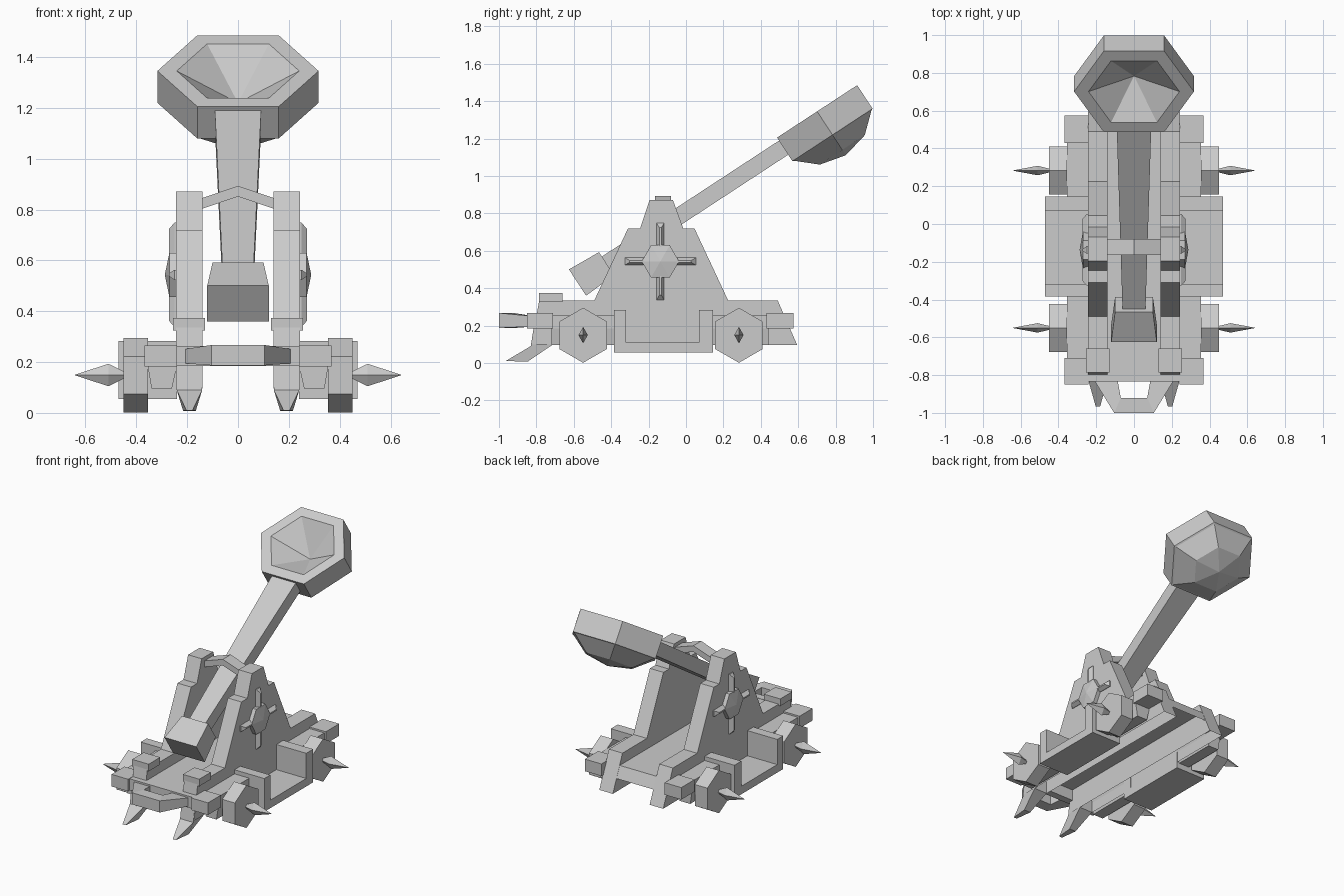
import bpy, bmesh, math
from mathutils import Vector

cube = bpy.data.objects.get("Cube")
if cube:
    bpy.data.objects.remove(cube, do_unlink=True)

GREY = (0.6, 0.6, 0.6, 1)
mat = bpy.data.materials.new("plain grey")
mat.use_nodes = True
mat.diffuse_color = GREY
bsdf = next(n for n in mat.node_tree.nodes if n.type == 'BSDF_PRINCIPLED')
bsdf.inputs["Base Color"].default_value = GREY


def loft(name, rings, closed=True, caps=True):
    """Skin equal-length rings of points; a collapsed ring becomes a tip.
    With closed=False the side from the last point to the first stays open."""
    bm = bmesh.new()
    loops = [[bm.verts.new(p) for p in ring] for ring in rings]
    n = len(loops[0])
    for a, b in zip(loops, loops[1:]):
        for i in range(n if closed else n - 1):
            j = (i + 1) % n
            bm.faces.new((a[i], a[j], b[j], b[i]))
    for end, ring in ((loops[0], rings[0]), (loops[-1], rings[-1])):
        if caps and (Vector(ring[0]) - Vector(ring[1])).length > 1e-5:
            bm.faces.new(end)
    bmesh.ops.remove_doubles(bm, verts=bm.verts, dist=1e-5)
    bmesh.ops.recalc_face_normals(bm, faces=bm.faces)
    me = bpy.data.meshes.new(name)
    bm.to_mesh(me)
    bm.free()
    me.materials.append(mat)
    ob = bpy.data.objects.new(name, me)
    bpy.context.collection.objects.link(ob)


def prism(name, profile, x0, x1, **options):
    """Extrude a (y, z) profile along x."""
    loft(name, [[(x, y, z) for y, z in profile] for x in (x0, x1)], **options)


def box(name, x0, x1, y0, y1, z0, z1):
    prism(name, [(y0, z0), (y1, z0), (y1, z1), (y0, z1)], x0, x1)


def ngon(x, cy, cz, ry, rz, n, start=0.0):
    """Polygon ring in the yz plane."""
    return [(x, cy + ry * math.cos(start + i * math.tau / n),
             cz + rz * math.sin(start + i * math.tau / n)) for i in range(n)]


# --- Floor sheet between the side panels, open underneath, and its front beam
prism("floor", [(-0.80, 0.185), (-0.80, 0.262), (0.52, 0.262), (0.555, 0.185)],
      -0.142, 0.142, closed=False, caps=False)
box("front_beam", -0.243, 0.243, -0.835, -0.785, 0.185, 0.264)

# --- Front bumper, one bent bar
loft("front_bumper", [
    [(x0, y0, z0), (x1, y1, z0), (x1, y1, z1), (x0, y0, z1)]
    for x0, y0, x1, y1, z0, z1 in (
        (-0.215, -0.82, -0.09, -0.81, 0.195, 0.25),
        (-0.105, -1.0, -0.07, -0.92, 0.187, 0.267),
        (0.105, -1.0, 0.07, -0.92, 0.187, 0.267),
        (0.215, -0.82, 0.09, -0.81, 0.195, 0.25))])

# --- Bent crossbar joining the tower tops
loft("top_crossbar", [
    [(x, -0.165, z), (x, -0.08, z), (x, -0.08, z + 0.042), (x, -0.165, z + 0.042)]
    for x, z in ((-0.15, 0.80), (0, 0.851), (0.15, 0.80))])

PANEL = [(-0.825, 0.10), (-0.785, 0.335), (-0.49, 0.335),
         (-0.31, 0.72), (-0.245, 0.72), (-0.195, 0.871), (-0.07, 0.871),
         (-0.015, 0.72), (0.045, 0.72), (0.225, 0.335), (0.49, 0.335), (0.595, 0.095)]
TRAY = [(-0.385, 0.055), (0.145, 0.055), (0.145, 0.283), (0.07, 0.283),
        (0.07, 0.11), (-0.32, 0.11), (-0.32, 0.283), (-0.385, 0.283)]
# y, z, half width
CLAW = [(-0.965, 0.01, 0.012), (-0.83, 0.09, 0.05), (-0.815, 0.185, 0.051),
        (-0.71, 0.185, 0.051), (-0.71, 0.10, 0.05), (-0.845, 0.008, 0.025)]

for s, side in ((1, "left"), (-1, "right")):
    # Hollow side panel with tower, top block and open tray
    prism(side + "_side_panel", PANEL, s * 0.14, s * 0.243, closed=False)
    box(side + "_top_block", s * 0.13, s * 0.255, -0.785, -0.66, 0.325, 0.374)
    prism(side + "_side_tray", TRAY, s * 0.24, s * 0.47)

    # Corner blocks and tapered rails, in front of and behind the tray
    for end, b0, b1, y0, y1 in (("front", -0.85, -0.71, -0.72, -0.37),
                                ("rear", 0.43, 0.575, 0.13, 0.44)):
        box(f"{side}_{end}_corner_block", s * 0.24, s * 0.367, b0, b1, 0.183, 0.266)
        loft(f"{side}_{end}_rail", [
            [(s * 0.24, y, 0.255), (s * 0.355, y, 0.255), (s * 0.355, y, 0.185),
             (s * 0.34, y, 0.095), (s * 0.26, y, 0.095), (s * 0.24, y, 0.185)]
            for y in (y0, y1)])

    # Claw foot
    loft(side + "_claw", [[(s * 0.191 + k * w, y, z) for y, z, w in CLAW]
                          for k in (-1, 1)])

    # Hexagonal wheels with spiked hubs
    for end, y in (("front", -0.55), ("rear", 0.283)):
        loft(f"{side}_{end}_wheel", [ngon(s * x, y, 0.148, 0.147, 0.147, 6, math.pi / 2)
                                     for x in (0.355, 0.45)])
        loft(f"{side}_{end}_spike", [
            ngon(s * x, y, 0.149, ry, rz, 4)
            for x, ry, rz in ((0.44, 0.008, 0.01), (0.51, 0.025, 0.044), (0.645, 0, 0))])

    # Pivot cap over a cross of ridged bars
    loft(side + "_pivot_cap", [ngon(s * x, -0.137, 0.543, r, r, 6)
                               for x, r in ((0.24, 0.1), (0.27, 0.1), (0.288, 0))])
    for name, ay, az, by, bz in (("upright", 0.02, 0.205, 0.005, 0.18),
                                 ("level", 0.19, 0.02, 0.165, 0.005)):
        loft(f"{side}_{name}_cross_bar", [
            [(s * x, -0.137 + i * hy, 0.543 + j * hz)
             for i, j in ((-1, -1), (1, -1), (1, 1), (-1, 1))]
            for x, hy, hz in ((0.235, ay, az), (0.25, ay, az), (0.272, by, bz))])

# --- Throwing arm, laid out along its own axis (u along, n up)
ANGLE = math.radians(33.2)
U = Vector((0, math.cos(ANGLE), math.sin(ANGLE)))
N = Vector((0, -math.sin(ANGLE), math.cos(ANGLE)))


def place(origin, x, u, n):
    return Vector(origin) + Vector((x, 0, 0)) + U * u + N * n


def beam(name, sections):
    """Square beam from (u, half width, half height) sections."""
    root = (0, -0.58, 0.43)
    loft(name, [[place(root, i * w, u, j * h)
                 for i, j in ((-1, -1), (1, -1), (1, 1), (-1, 1))]
                for u, w, h in sections])


beam("counterweight", [(0, 0.121, 0.084), (0.185, 0.10, 0.073)])
beam("throwing_arm", [(0.15, 0.06, 0.045), (1.36, 0.092, 0.045)])

# Bowl: hollow top, hexagonal rim, faceted underside
HEX = [(0.317, 0), (0.16, 0.256), (-0.16, 0.256),
       (-0.317, 0), (-0.16, -0.256), (0.16, -0.256)]
loft("bowl", [[place((0, 0.701, 1.345), x * k, u * k, n) for x, u in HEX]
              for k, n in ((0, -0.15), (0.76, 0), (1, 0), (1, -0.15),
                           (0.96, -0.155), (0.56, -0.246), (0, -0.28))])
